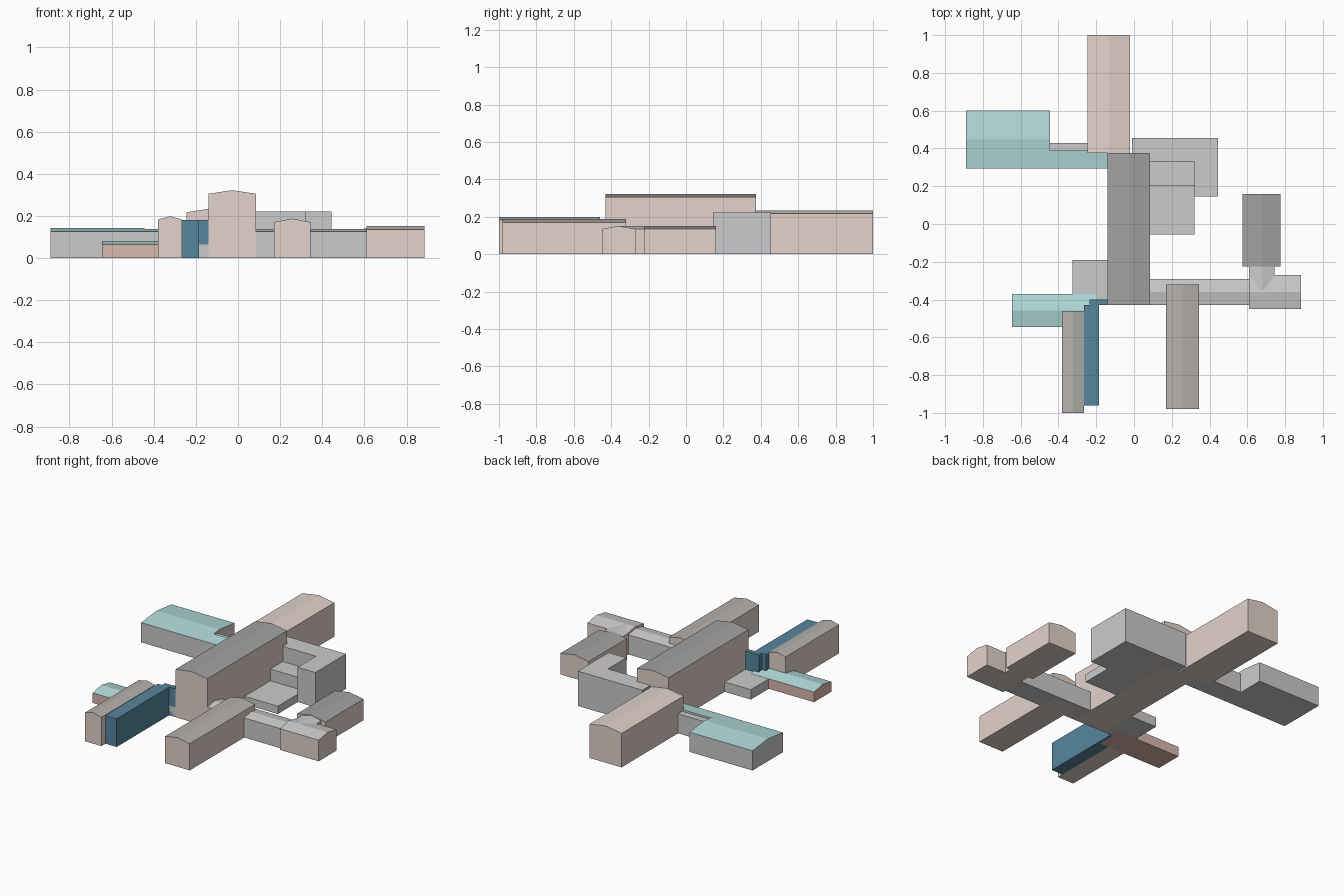
import bpy, bmesh

if "Cube" in bpy.data.objects:
    bpy.data.objects.remove(bpy.data.objects["Cube"])

def mat(name, *rgb):
    m = bpy.data.materials.new(name)
    m.diffuse_color = (*rgb, 1)
    m.use_nodes = True
    m.node_tree.nodes["Principled BSDF"].inputs["Base Color"].default_value = m.diffuse_color
    return m

BEIGE = mat("beige_wall", .77, .65, .60)
RED = mat("reddish_wall", .70, .48, .42)
DARK = mat("dark_roof", .36, .36, .36)
MID = mat("mid_roof", .46, .44, .42)
PALE = mat("pale_roof", .66, .65, .64)
TEAL = mat("teal_roof", .44, .70, .70)
BLUE = mat("blue_block", .095, .24, .337)
GREY = mat("grey_wall", .8, .8, .8)


def prism(name, pts, axis, a, b, wall=GREY, roof=None):
    """Extrude a section along an axis; pts are (x,y) for z, (x,z) for y, (y,z) for x."""
    place = {'x': lambda p, t: (t, p[0], p[1]),
             'y': lambda p, t: (p[0], t, p[1]),
             'z': lambda p, t: (p[0], p[1], t)}[axis]
    bm = bmesh.new()
    v0 = [bm.verts.new(place(p, a)) for p in pts]
    v1 = [bm.verts.new(place(p, b)) for p in pts]
    bm.faces.new(v0)
    bm.faces.new(v1[::-1])
    for i in range(len(pts)):
        j = (i + 1) % len(pts)
        bm.faces.new((v0[i], v1[i], v1[j], v0[j]))
    bmesh.ops.recalc_face_normals(bm, faces=bm.faces)
    for f in bm.faces:
        f.material_index = 1 if f.normal.z > .1 else 0
    me = bpy.data.meshes.new(name)
    bm.to_mesh(me)
    bm.free()
    me.materials.append(wall)
    me.materials.append(roof or wall)
    ob = bpy.data.objects.new(name, me)
    bpy.context.collection.objects.link(ob)
    return ob


def hall(name, x0, x1, y0, y1, eave, ridge, axis, wall, roof):
    """Box with a shallow gable roof, ridge running along the axis."""
    c0, c1, a, b = (x0, x1, y0, y1) if axis == 'y' else (y0, y1, x0, x1)
    pts = [(c0, 0), (c1, 0), (c1, eave), ((c0 + c1) / 2, ridge), (c0, eave)]
    return prism(name, pts, axis, a, b, wall, roof)


def block(name, x0, x1, y0, y1, h, m=GREY):
    return prism(name, [(x0, y0), (x1, y0), (x1, y1), (x0, y1)], 'z', 0, h, m)


# Gabled halls and corridors
hall("main_hall", -.14, .085, -.43, .375, .305, .322, 'y', BEIGE, DARK)
hall("back_hall", -.245, -.02, .375, 1.0, .217, .235, 'y', BEIGE, BEIGE)
hall("left_wing", -.89, -.445, .295, .60, .126, .143, 'x', GREY, TEAL)
hall("front_right_hall", .17, .345, -.98, -.32, .17, .187, 'y', BEIGE, MID)
hall("front_left_hall", -.38, -.265, -1.0, -.46, .183, .198, 'y', BEIGE, MID)
hall("low_left_wing", -.645, -.2, -.545, -.37, .064, .081, 'x', RED, TEAL)
hall("right_corridor", .085, .61, -.43, -.29, .125, .138, 'x', GREY, PALE)
hall("right_end_block", .61, .885, -.45, -.27, .135, .151, 'x', BEIGE, PALE)
hall("right_link", .61, .745, -.36, -.225, .135, .151, 'y', BEIGE, PALE)
hall("right_hall", .575, .775, -.225, .16, .135, .152, 'y', BEIGE, DARK)

# Left corridor: half-slope roof plus a flat strip behind
prism("left_corridor", [(.295, 0), (.39, 0), (.39, .137), (.295, .126)],
      'x', -.445, -.14, GREY, TEAL)
block("left_corridor_strip", -.445, -.245, .39, .43, .125)

# Stepped flat-roofed blocks on the right of the main hall
prism("tall_corner_block", [(-.01, .33), (.32, .33), (.32, .145), (.445, .145),
                            (.445, .455), (-.01, .455)], 'z', 0, .222)
block("middle_step", .085, .32, .205, .33, .125)
block("low_step", .085, .32, -.055, .205, .05)

# Flat blocks at front left
block("low_left_block", -.325, -.14, -.43, -.19, .063)
prism("blue_block", [(-.265, -.96), (-.185, -.96), (-.185, -.43), (-.14, -.43),
                     (-.14, -.40), (-.235, -.40), (-.235, -.43), (-.265, -.43)],
      'z', 0, .18, BLUE)
